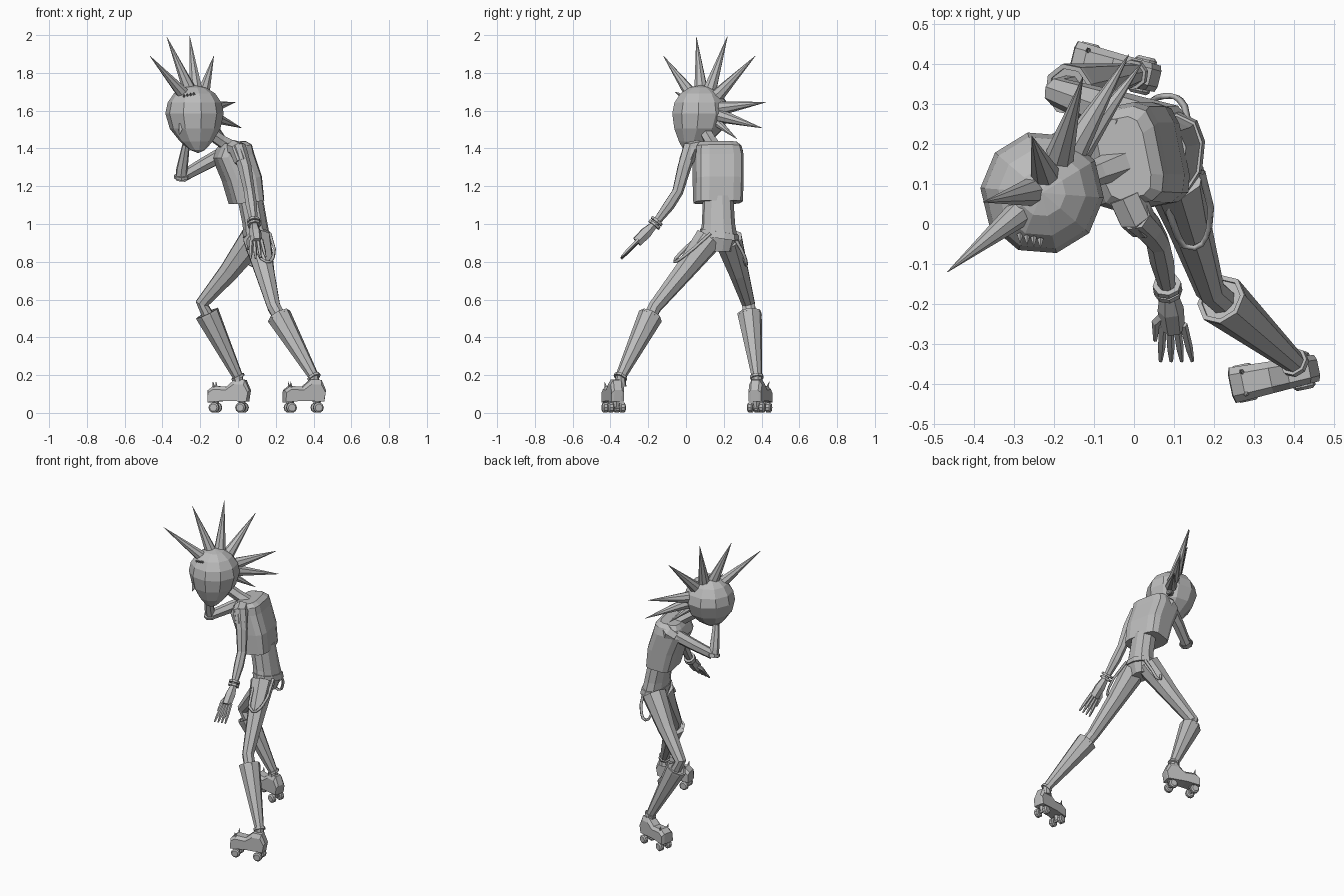
import bpy, bmesh, math
from mathutils import Vector, Matrix

if "Cube" in bpy.data.objects:
    bpy.data.objects.remove(bpy.data.objects["Cube"], do_unlink=True)

GREY = 0.5
grey = bpy.data.materials.new("plain grey")
grey.diffuse_color = (GREY, GREY, GREY, 1)
grey.use_nodes = True
grey.node_tree.nodes["Principled BSDF"].inputs["Base Color"].default_value = (GREY, GREY, GREY, 1)


def finish(name, bm):
    bmesh.ops.recalc_face_normals(bm, faces=bm.faces)
    mesh = bpy.data.meshes.new(name)
    bm.to_mesh(mesh)
    bm.free()
    mesh.materials.append(grey)
    obj = bpy.data.objects.new(name, mesh)
    bpy.context.collection.objects.link(obj)
    return obj


def bridge(name, rings, closed=False):
    bm = bmesh.new()
    loops = [[bm.verts.new(p) for p in ring] for ring in rings]
    n = len(loops[0])
    pairs = list(zip(loops, loops[1:])) + ([(loops[-1], loops[0])] if closed else [])
    for a, b in pairs:
        for i in range(n):
            j = (i + 1) % n
            bm.faces.new((a[i], a[j], b[j], b[i]))
    if not closed:
        bm.faces.new(loops[0][::-1])
        bm.faces.new(loops[-1])
    return finish(name, bm)


def tube(name, points, radii, sides=7):
    """Tapered limb that follows a path."""
    pts = [Vector(p) for p in points]
    last = None
    rings = []
    for i, p in enumerate(pts):
        a, b = pts[max(i - 1, 0)], pts[min(i + 1, len(pts) - 1)]
        tangent = (b - a).normalized()
        if last is None:
            q = tangent.to_track_quat('Z', 'Y')
        else:
            q = last.rotation_difference(tangent) @ q
        last = tangent
        rings.append([p + q @ Vector((radii[i] * math.cos(2 * math.pi * k / sides),
                                      radii[i] * math.sin(2 * math.pi * k / sides), 0))
                      for k in range(sides)])
    return bridge(name, rings)


def spike(name, base, tip, radius, sides=7):
    return tube(name, [base, tip], [radius, 0.001], sides)


def body_loft(name, rings, twist, slope_x=0, slope_y=0, sides=10, power=0.85):
    """Boxy rings, each with x, y, z, half depth and half width."""
    out = []
    for x, y, z, hx, hy in rings:
        ring = []
        for k in range(sides):
            a = 2 * math.pi * (k + 0.5) / sides
            c, s = math.cos(a), math.sin(a)
            px = hx * math.copysign(abs(c) ** power, c)
            py = hy * math.copysign(abs(s) ** power, s)
            ring.append((x + px + twist * py, y + py - twist * px,
                         z + slope_x * px + slope_y * py))
        out.append(ring)
    return bridge(name, out)


def band(name, center, axis, radius, thick=0.009, sides=8):
    """Ring worn around a limb."""
    q = Vector(axis).to_track_quat('Z', 'Y')
    rings = []
    for k in range(sides):
        a = 2 * math.pi * k / sides
        out = Vector((math.cos(a), math.sin(a), 0))
        up = Vector((0, 0, thick))
        rings.append([Vector(center) + q @ (out * (radius + dr * thick) + up * dz)
                      for dr, dz in ((1, 1), (1, -1), (-1, -1), (-1, 1))])
    return bridge(name, rings, closed=True)


# Torso: boxy vest, waist flaring into hips, leaning forward and turned
body_loft("vest", [(0.045, 0.17, 1.115, 0.083, 0.125), (0.02, 0.17, 1.24, 0.095, 0.128),
                   (-0.025, 0.17, 1.36, 0.1, 0.127), (-0.02, 0.168, 1.41, 0.083, 0.12),
                   (-0.025, 0.165, 1.432, 0.058, 0.1)], -0.2, slope_x=0.12, sides=12, power=0.5)
body_loft("waist", [(0.095, 0.17, 0.855, 0.05, 0.075), (0.1, 0.172, 0.93, 0.069, 0.1),
                    (0.09, 0.172, 1.0, 0.066, 0.088), (0.062, 0.17, 1.15, 0.068, 0.08)], 0.1)
body_loft("belt", [(0.102, 0.176, 0.925, 0.075, 0.105), (0.097, 0.175, 0.96, 0.073, 0.101)], 0.1,
          slope_y=-0.15)
tube("neck", [(-0.01, 0.16, 1.39), (-0.09, 0.13, 1.44), (-0.19, 0.09, 1.51)], [0.042, 0.034, 0.034], 6)

# Head: egg shape rolled sideways and narrowing to the chin
centre = Vector((-0.23, 0.078, 1.585))
face = Vector((-0.65, -0.76, 0))
left = Vector((0.76, -0.65, 0))
bm = bmesh.new()
bmesh.ops.create_uvsphere(bm, u_segments=10, v_segments=8, radius=1)
for v in bm.verts:
    t = v.co.z
    low = max(-t, 0)
    r = 0.155 * (1 - 0.42 * low * low)
    v.co = (centre + face * (v.co.x * r + 0.035 * low * low)
            + left * (v.co.y * r + 0.055 * low * low)
            + Vector((0, 0, t * (0.21 if t < 0 else 0.15))))
finish("head", bm)
nose_top = centre + face * 0.122 + left * 0.015 + Vector((0, 0, -0.06))
spike("nose", nose_top, nose_top + face * 0.022 + Vector((0, 0, -0.055)), 0.022, 4)
for i in range(4):
    stud = Vector((-0.285 + i * 0.017, -0.025 - i * 0.004, 1.675 + i * 0.004))
    spike("brow_stud", stud, stud + Vector((0, -0.022, 0.012)), 0.008, 4)

# Mohawk spikes fanning from the skull
hub = Vector((-0.21, 0.09, 1.6))
tips = [(-0.467, -0.12, 1.89), (-0.377, 0.055, 1.99), (-0.256, 0.22, 1.995), (-0.128, 0.367, 1.89),
        (-0.013, 0.424, 1.645), (0.02, 0.403, 1.508), (-0.06, 0.27, 1.45)]
for i, tip in enumerate(tips):
    away = (Vector(tip) - hub).normalized()
    spike("hair_spike", hub + away * 0.115, tip, 0.037 if i < 6 else 0.025, 8)

# Left arm reaching down and out
tube("left_sleeve", [(-0.02, 0.07, 1.4), (0.0, 0.025, 1.395), (0.02, 0.0, 1.33)], [0.047, 0.047, 0.04])
tube("left_arm", [(0.0, 0.025, 1.41), (0.035, -0.01, 1.3), (0.06, -0.045, 1.17), (0.07, -0.09, 1.1),
                  (0.085, -0.165, 1.0)], [0.042, 0.037, 0.03, 0.031, 0.02])
for i in range(2):
    band("left_bracelet", Vector((0.083, -0.155, 1.015)) + Vector((0.002, -0.012, -0.018)) * i,
         (0.1, -0.6, -0.75), 0.029, 0.007)


def hand(name, wrist, knuckle, reach, across):
    wrist, knuckle, reach, across = map(Vector, (wrist, knuckle, reach, across))
    tube(name + "_palm", [wrist, (wrist + knuckle) / 2, knuckle], [0.02, 0.033, 0.03], 6)
    for i in range(4):
        spread = across * (i - 1.5)
        root = knuckle + spread * 0.75
        tube(name + "_finger", [root - reach * 0.1, root + reach * 0.6 + spread * 0.25,
                                root + reach + spread * 0.4], [0.011, 0.01, 0.005], 5)
    root = (wrist + knuckle) / 2
    tube(name + "_thumb", [root, root - across * 1.7 + reach * 0.4, root - across * 2 + reach * 0.95],
         [0.016, 0.012, 0.005], 5)


hand("left_hand", (0.085, -0.165, 1.0), (0.098, -0.26, 0.905), (0.008, -0.083, -0.085), (0.023, 0, 0.003))

# Right arm folded up to the chin
tube("right_sleeve", [(-0.03, 0.24, 1.39), (-0.06, 0.255, 1.375), (-0.1, 0.245, 1.355)], [0.05, 0.05, 0.042])
tube("right_upper_arm", [(-0.06, 0.25, 1.38), (-0.18, 0.2, 1.315), (-0.295, 0.14, 1.25)], [0.042, 0.037, 0.031])
tube("right_forearm", [(-0.3, 0.145, 1.235), (-0.297, 0.125, 1.29), (-0.275, 0.075, 1.42)], [0.033, 0.031, 0.02])
band("right_elbow_band", (-0.298, 0.137, 1.25), (0, -0.3, 1), 0.034, 0.008)
hand("right_hand", (-0.275, 0.075, 1.42), (-0.262, 0.05, 1.46), (0.015, -0.02, 0.03), (0.014, -0.012, 0))


# Legs with flared boots
def leg(name, hip, mid, knee, ankle):
    hip, mid, knee, ankle = map(Vector, (hip, mid, knee, ankle))
    shin = (ankle - knee).normalized()
    tube(name + "_thigh", [hip, mid, knee, knee + shin * 0.12], [0.077, 0.055, 0.037, 0.036], 8)
    top = knee + shin * 0.065
    tube(name + "_boot", [top, ankle, ankle + Vector((0, 0, -0.05))], [0.066, 0.028, 0.032], 8)
    band(name + "_boot_rim", top, shin, 0.06, 0.006)
    band(name + "_ankle_strap", ankle, shin, 0.03, 0.007)


leg("left_leg", (0.1, 0.12, 0.92), (0.14, -0.01, 0.75), (0.19, -0.165, 0.56), (0.402, -0.347, 0.19))
leg("right_leg", (0.08, 0.225, 0.92), (-0.05, 0.28, 0.745), (-0.19, 0.33, 0.58), (0.0, 0.375, 0.19))


# Roller skates
def skate(name, heel, toe):
    heel = Vector((*heel, 0))
    ahead = Vector((*toe, 0)) - heel
    place = Matrix.Translation(heel) @ Matrix.Rotation(math.atan2(ahead.y, ahead.x), 4, 'Z')
    profile = [(0.005, 0.06), (-0.004, 0.12), (0.02, 0.175), (0.075, 0.178), (0.12, 0.138),
               (0.19, 0.143), (0.22, 0.12), (0.222, 0.055), (0.13, 0.065)]
    rings = []
    for w in (-1, -0.6, 0.6, 1):
        s = 1 if abs(w) < 1 else 0.78
        rings.append([place @ Vector((0.11 + (x - 0.11) * (0.8 + s * 0.2),
                                      w * (0.034 + 0.05 * x), 0.06 + (z - 0.06) * s))
                      for x, z in profile])
    bridge(name + "_shoe", rings)
    for x in (0.04, 0.185):
        tube(name + "_axle", [place @ Vector((x, -0.035, 0.03)), place @ Vector((x, 0.035, 0.03))],
             [0.01, 0.01], 6)
        tube(name + "_truck", [place @ Vector((x, 0, 0.07)), place @ Vector((x, 0, 0.03))], [0.022, 0.014], 6)
        for side in (-1, 1):
            ends = [place @ Vector((x, side * y, 0.028)) for y in (0.016, 0.022, 0.04, 0.047)]
            tube(name + "_wheel", ends, [0.02, 0.028, 0.028, 0.02], 10)
    for side in (-1, 1):
        spike(name + "_stud", place @ Vector((0.185, side * 0.025, 0.13)),
              place @ Vector((0.19, side * 0.034, 0.165)), 0.009, 5)


skate("left_skate", (0.458, -0.36), (0.24, -0.405))
skate("right_skate", (0.06, 0.363), (-0.155, 0.415))


# Straps hanging in loops from the belt
def strap(name, points):
    curve = bpy.data.curves.new(name, 'CURVE')
    curve.dimensions = '3D'
    curve.bevel_depth = 0.009
    curve.bevel_resolution = 0
    curve.resolution_u = 3
    spline = curve.splines.new('BEZIER')
    spline.bezier_points.add(len(points) - 1)
    for bp, p in zip(spline.bezier_points, points):
        bp.co = p
        bp.handle_left_type = bp.handle_right_type = 'AUTO'
    curve.materials.append(grey)
    bpy.context.collection.objects.link(bpy.data.objects.new(name, curve))


strap("right_strap", [(0.03, 0.25, 0.93), (0.04, 0.3, 0.84), (0.075, 0.32, 0.78), (0.115, 0.31, 0.83), (0.135, 0.255, 0.93)])
strap("left_strap", [(0.08, 0.09, 0.95), (0.1, -0.005, 0.87), (0.15, -0.06, 0.8), (0.188, -0.01, 0.83), (0.17, 0.13, 0.95)])
